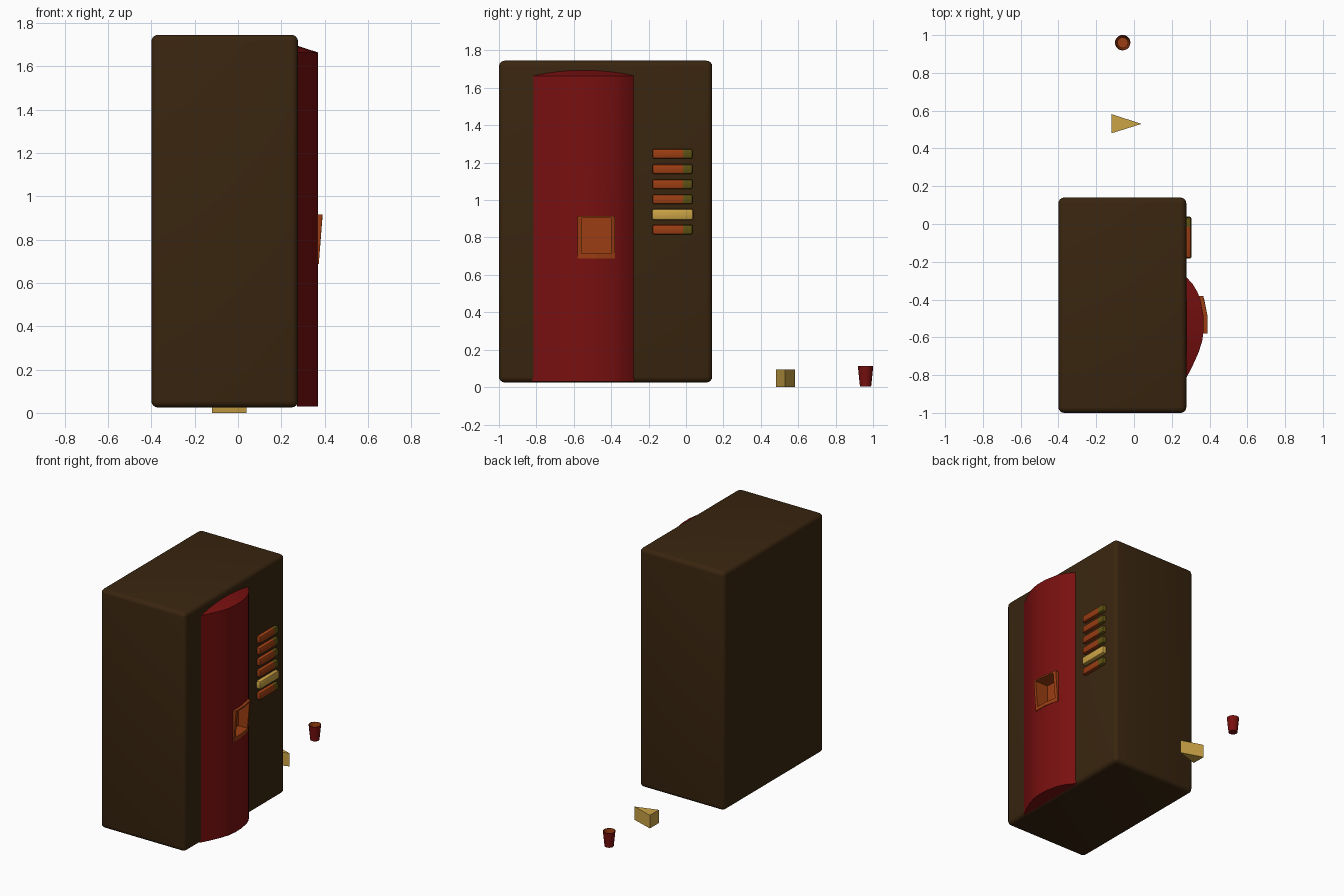
import bpy, bmesh, math

if "Cube" in bpy.data.objects:
    bpy.data.objects.remove(bpy.data.objects["Cube"])


def material(name, rgb):
    m = bpy.data.materials.new(name)
    m.diffuse_color = (*rgb, 1)
    m.use_nodes = True
    m.node_tree.nodes["Principled BSDF"].inputs["Base Color"].default_value = m.diffuse_color
    return m


BROWN = material("dark_brown", (0.041, 0.0185, 0.0048))
RED = material("deep_red", (0.19, 0.005, 0.005))
ORANGE = material("rust_orange", (0.33, 0.047, 0.006))
YELLOW = material("cheese_yellow", (0.60, 0.37, 0.06))
OLIVE = material("olive", (0.114, 0.084, 0.006))


def finish(bm, name, mats, smooth=None, fix=True):
    if fix:
        bmesh.ops.recalc_face_normals(bm, faces=bm.faces)
    me = bpy.data.meshes.new(name)
    bm.to_mesh(me)
    bm.free()
    for m in mats:
        me.materials.append(m)
    ob = bpy.data.objects.new(name, me)
    bpy.context.collection.objects.link(ob)
    if smooth:
        bpy.context.view_layer.objects.active = ob
        ob.select_set(True)
        bpy.ops.object.shade_smooth_by_angle(angle=math.radians(smooth))
        ob.select_set(False)
    return ob


def box(lo, hi, bevel, segments):
    bm = bmesh.new()
    bmesh.ops.create_cube(bm, size=1)
    for v in bm.verts:
        v.co = [(a + b) / 2 + c * (b - a) for a, b, c in zip(lo, hi, v.co)]
    bmesh.ops.bevel(bm, geom=bm.edges[:], offset=bevel, segments=segments,
                    profile=0.5, affect='EDGES')
    return bm


# Machine cabinet
finish(box((-0.40, -1.0, 0.025), (0.277, 0.14, 1.745), 0.03, 4), "cabinet", [BROWN], 40)

# Bulging front panel: (y, x) profile swept up, with a window opened into a pocket
PROFILE = [(-0.825, 0.272), (-0.79, 0.29), (-0.74, 0.315), (-0.68, 0.342), (-0.62, 0.361),
           (-0.56, 0.369), (-0.48, 0.367), (-0.40, 0.351), (-0.36, 0.336), (-0.32, 0.312),
           (-0.275, 0.272)]
WIN = [p for p in PROFILE if -0.57 < p[0] < -0.39]
Z0, Z1 = 0.715, 0.905
BACK = 0.265


def back_top(y):
    return 1.668 + 0.03 * (1 - ((y + 0.55) / 0.275) ** 2)


def quad(bm, pts, mat=0):
    f = bm.faces.new([bm.verts.new(p) for p in pts])
    f.material_index = mat
    return f


bm = bmesh.new()
rows = [0.03, Z0, Z1, 1.664]
for (ya, xa), (yb, xb) in zip(PROFILE, PROFILE[1:]):
    inside = -0.57 < ya and yb < -0.39
    for i in range(3):
        a, b = rows[i], rows[i + 1]
        if not (inside and i == 1):
            quad(bm, [(xa, ya, a), (xb, yb, a), (xb, yb, b), (xa, ya, b)])
    quad(bm, [(xa, ya, rows[3]), (xb, yb, rows[3]),
              (BACK, yb, back_top(yb)), (BACK, ya, back_top(ya))])
    quad(bm, [(BACK, ya, 0.03), (BACK, yb, 0.03), (xb, yb, 0.03), (xa, ya, 0.03)])
bmesh.ops.remove_doubles(bm, verts=bm.verts, dist=0.0005)
finish(bm, "curved_panel", [RED], 30, fix=False)

# Pocket behind the window
bm = bmesh.new()
PX = 0.285
for (ya, xa), (yb, xb) in zip(WIN, WIN[1:]):
    quad(bm, [(PX, ya, Z0), (PX, yb, Z0), (PX, yb, Z1), (PX, ya, Z1)])
    quad(bm, [(PX, ya, Z0), (xa, ya, Z0), (xb, yb, Z0), (PX, yb, Z0)])
    quad(bm, [(PX, ya, Z1), (PX, yb, Z1), (xb, yb, Z1), (xa, ya, Z1)])
(ya, xa), (yb, xb) = WIN[0], WIN[-1]
quad(bm, [(PX, ya, Z0), (PX, ya, Z1), (xa, ya, Z1), (xa, ya, Z0)])
quad(bm, [(PX, yb, Z0), (xb, yb, Z0), (xb, yb, Z1), (PX, yb, Z1)])
finish(bm, "dispenser_pocket", [ORANGE], fix=False)

# Raised frame around the pocket, leaning out towards the top
bm = bmesh.new()
inner, outer = [], []
for k, (y, x) in enumerate(WIN):
    grow = (-0.02, 0, 0.02)[k]
    inner.append((y, x))
    outer.append((y + grow, x - (0.006 if k == 2 else 0)))


def ring(pts, z0, z1, proud):
    low = [bm.verts.new((x + (0.004 if proud else -0.01), y, z0)) for y, x in pts]
    high = [bm.verts.new((x + (0.021 if proud else -0.01), y, z1)) for y, x in pts]
    return low + high[::-1]


rings = [ring(inner, Z0, Z1, False), ring(inner, Z0, Z1, True),
         ring(outer, 0.688, 0.916, True), ring(outer, 0.688, 0.916, False)]
for ra, rb in zip(rings, rings[1:] + rings[:1]):
    for i in range(6):
        j = (i + 1) % 6
        bm.faces.new((ra[i], ra[j], rb[j], rb[i]))
finish(bm, "dispenser_frame", [ORANGE])

# Selection buttons: orange with an olive end, one of them all yellow
for i in range(6):
    z = 0.842 + i * 0.081
    lit = i == 1
    grow = 0.003 if lit else 0
    bm = box((0.26, -0.18 - grow, z - 0.026 - grow), (0.302 + grow, 0.036 + grow, z + 0.026 + grow),
             0.011, 2)
    if not lit:
        bmesh.ops.bisect_plane(bm, geom=bm.verts[:] + bm.edges[:] + bm.faces[:],
                               plane_co=(0, -0.017, 0), plane_no=(0, 1, 0))
        for f in bm.faces:
            f.material_index = int(f.calc_center_median().y > -0.017)
    finish(bm, f"button_{i + 1}", [YELLOW] if lit else [ORANGE, OLIVE], 40)

# Wedge on the ground
bm = bmesh.new()
base = bm.faces.new([bm.verts.new(p) for p in
                     ((-0.12, 0.48, 0), (0.04, 0.53, 0), (-0.12, 0.582, 0))])
top = bmesh.ops.extrude_face_region(bm, geom=[base])
bmesh.ops.translate(bm, vec=(0, 0, 0.095),
                    verts=[g for g in top["geom"] if isinstance(g, bmesh.types.BMVert)])
finish(bm, "wedge", [YELLOW])

# Cup: lathed wall, red outside and orange inside
bm = bmesh.new()
SIDES = 20
LATHE = [(0.030, 0.003), (0.036, 0.06), (0.041, 0.112), (0.038, 0.112), (0.033, 0.06), (0.028, 0.012)]
loops = [[bm.verts.new((-0.06 + r * math.cos(2 * math.pi * k / SIDES),
                        0.96 + r * math.sin(2 * math.pi * k / SIDES), z))
          for k in range(SIDES)] for r, z in LATHE]
for n, (la, lb) in enumerate(zip(loops, loops[1:])):
    for k in range(SIDES):
        j = (k + 1) % SIDES
        bm.faces.new((la[k], la[j], lb[j], lb[k])).material_index = int(n >= 3)
bm.faces.new(loops[0][::-1])
bm.faces.new(loops[-1]).material_index = 1
finish(bm, "cup", [RED, ORANGE], 40)
